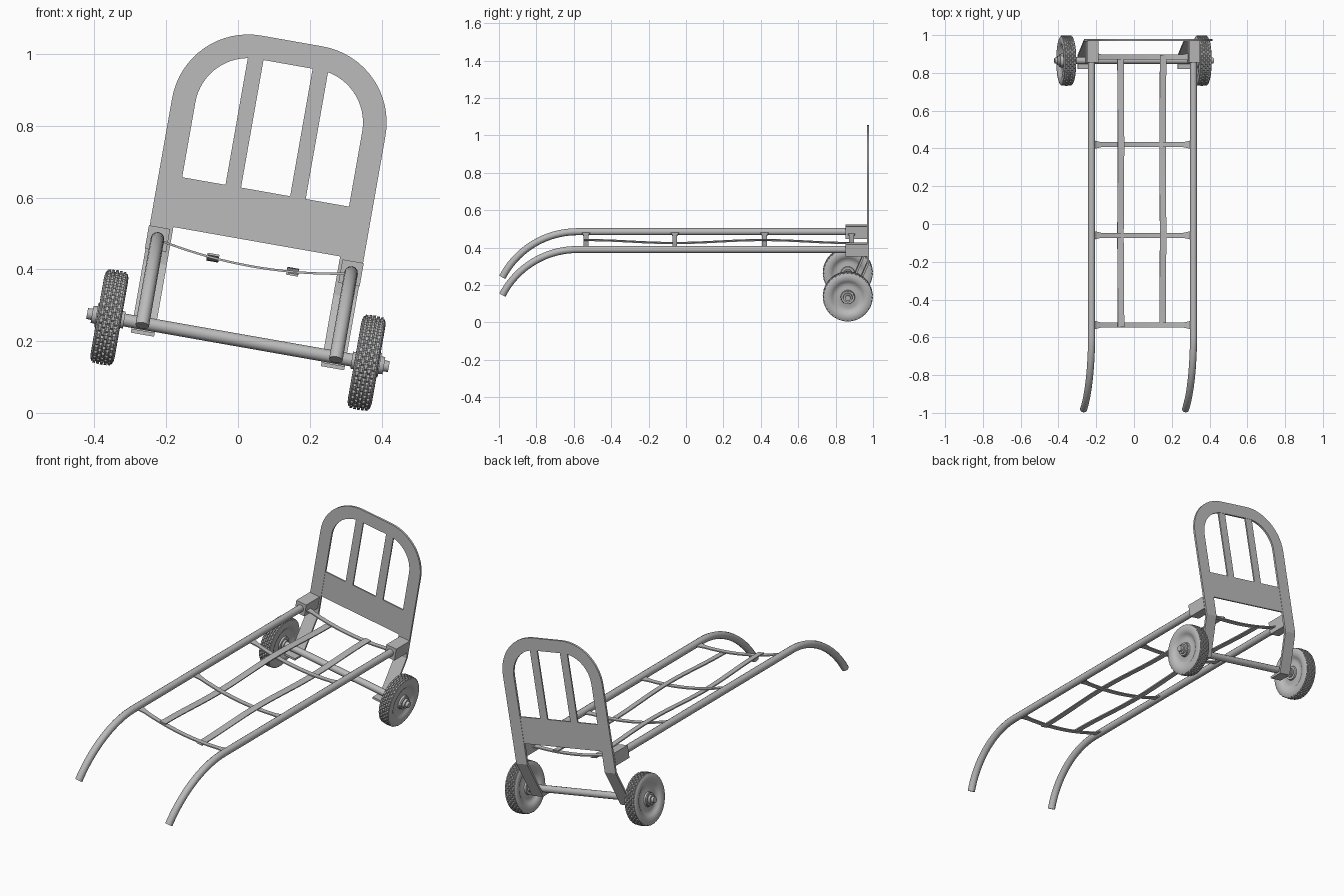
import bpy
import bmesh
from math import sin, cos, pi, radians
from mathutils import Matrix

default_cube = bpy.data.objects.get("Cube")
if default_cube:
    bpy.data.objects.remove(default_cube, do_unlink=True)

# The whole cart leans sideways, resting on one wheel
LEAN = Matrix.Translation((0, 0, 0.203)) @ Matrix.Rotation(radians(10), 4, 'Y')
AXLE_Y, PLATE_Y = 0.865, 0.974
RAIL_U, RAIL_W = 0.274, 0.239
MID = 0.004

grey = bpy.data.materials.new("plain_grey")
grey.use_nodes = True
colour = (0.5, 0.5, 0.5, 1)
grey.diffuse_color = colour
grey.node_tree.nodes["Principled BSDF"].inputs["Base Color"].default_value = colour


def finish(obj, smooth=True):
    obj.matrix_world = LEAN
    obj.data.materials.clear()
    obj.data.materials.append(grey)
    if smooth:
        bpy.ops.object.select_all(action='DESELECT')
        obj.select_set(True)
        bpy.context.view_layer.objects.active = obj
        bpy.ops.object.shade_smooth_by_angle(angle=radians(35))
    return obj


def from_bmesh(name, bm, smooth=True):
    bmesh.ops.recalc_face_normals(bm, faces=bm.faces)
    mesh = bpy.data.meshes.new(name)
    bm.to_mesh(mesh)
    bm.free()
    obj = bpy.data.objects.new(name, mesh)
    bpy.context.collection.objects.link(obj)
    return finish(obj, smooth)


def strip(name, pairs, thickness):
    """Sheet metal between two edges, given as pairs of points."""
    bm = bmesh.new()
    rows = [[bm.verts.new(p) for p in pair] for pair in pairs]
    for a, b in zip(rows, rows[1:]):
        bm.faces.new((a[0], a[1], b[1], b[0]))
    obj = from_bmesh(name, bm, False)
    solid = obj.modifiers.new("thickness", 'SOLIDIFY')
    solid.thickness = thickness
    solid.offset = 0
    solid.use_even_offset = True
    return obj


def plate(name, u0, u1, w0, w1, thickness):
    return strip(name, [((u0, PLATE_Y, w), (u1, PLATE_Y, w)) for w in (w0, w1)], thickness)


def box(name, centre, size):
    bm = bmesh.new()
    bmesh.ops.create_cube(bm, size=1)
    bmesh.ops.scale(bm, vec=size, verts=bm.verts)
    bmesh.ops.translate(bm, vec=centre, verts=bm.verts)
    return from_bmesh(name, bm, False)


def tube(name, points, radius):
    curve = bpy.data.curves.new(name, 'CURVE')
    curve.dimensions = '3D'
    curve.bevel_depth = radius
    curve.bevel_resolution = 4
    curve.use_fill_caps = True
    spline = curve.splines.new('POLY')
    spline.points.add(len(points) - 1)
    for point, co in zip(spline.points, points):
        point.co = (*co, 1)
    obj = bpy.data.objects.new(name, curve)
    bpy.context.collection.objects.link(obj)
    bpy.ops.object.select_all(action='DESELECT')
    obj.select_set(True)
    bpy.context.view_layer.objects.active = obj
    bpy.ops.object.convert(target='MESH')
    return finish(bpy.context.view_layer.objects.active)


def lathe(name, profile, centre_u, side, segments, notch=None):
    """Turn (u, radius) points about the axle; notch varies the radius."""
    bm = bmesh.new()
    rings = []
    for i, (u, r) in enumerate(profile):
        ring = []
        for s in range(segments):
            a = 2 * pi * s / segments
            rr = r - (notch(i, s) if notch else 0)
            ring.append(bm.verts.new((centre_u + side * u,
                                      AXLE_Y + rr * cos(a), rr * sin(a))))
        rings.append(ring)
    for a, b in zip(rings, rings[1:]):
        for s in range(segments):
            t = (s + 1) % segments
            bm.faces.new((a[s], a[t], b[t], b[s]))
    bm.faces.new(rings[0])
    bm.faces.new(rings[-1])
    return from_bmesh(name, bm)


# Backrest frame: flat arch whose legs bend forward under the axle
outer, inner = 0.302, 0.236
top_w, corner = 0.847, 0.215
band = outer - inner


def frame_pair(side, y, w):
    return ((MID + side * outer, y, w), (MID + side * inner, y, w))


leg = [(0.82, -0.026), (0.89, -0.026), (PLATE_Y, 0.17)]
pairs = [frame_pair(-1, y, w) for y, w in leg]
for side in (-1, 1):
    for i in range(17):
        a = pi / 2 * i / 16
        if side > 0:
            a = pi / 2 - a
        cu, cw = side * (outer - corner), top_w - corner
        pairs.append([(MID + cu + side * r * cos(a), PLATE_Y, cw + r * sin(a))
                      for r in (corner, corner - band)])
pairs += [frame_pair(1, y, w) for y, w in reversed(leg)]
strip("backrest_frame", pairs, 0.011)

# Backrest panel and slats
plate("backrest_panel", MID - inner, MID + inner, 0.279, 0.42, 0.008)
for label, u in (("right", -0.0915), ("left", 0.0915)):
    plate(label + "_backrest_slat", MID + u - 0.022, MID + u + 0.022, 0.42, 0.784, 0.008)

# Handle rails with downward curved grips, and their sockets
bend, bend_start = 0.45, -0.58
for label, side in (("right", -1), ("left", 1)):
    u = MID + side * RAIL_U
    path = [(u, PLATE_Y - 0.01, RAIL_W)]
    for i in range(25):
        a = radians(63) * i / 24
        path.append((u, bend_start - bend * sin(a), RAIL_W - bend * (1 - cos(a))))
    tube(label + "_handle_rail", path, 0.019)
    box(label + "_rail_socket", (u, 0.912, RAIL_W), (0.06, 0.116, 0.066))

# Sagging crossbars, flared where they meet the rails
bars = [0.885, 0.42, -0.06, -0.535]
for n, y in enumerate(bars):
    rows = []
    for i in range(25):
        t = -1 + i / 12
        w = 0.209 + 0.026 * t * t
        half = 0.013 + 0.01 * max(0, abs(t) - 0.85) / 0.15
        rows.append([(MID + 0.262 * t, y + k * half, w) for k in (-1, 1)])
    strip("crossbar_%d" % (n + 1), rows, 0.006)

# Long bed straps woven over and under the crossbars
spacing = (bars[0] - bars[-1]) / 3
for label, u, phase in (("right", -0.113, 1), ("left", 0.113, -1)):
    rows = []
    for i in range(49):
        y = bars[-1] - 0.01 + (bars[0] - bars[-1] + 0.02) * i / 48
        w = 0.214 + phase * 0.008 * cos(pi * (y - bars[-1]) / spacing)
        rows.append([(MID + u + k * 0.017, y, w) for k in (-1, 1)])
    strip(label + "_bed_strap", rows, 0.006)

# Axle
tube("axle", [(-0.4, AXLE_Y, 0), (0.4, AXLE_Y, 0)], 0.018)

# Wheels: dished sides, ribbed tread with notched rib edges
dish = [(0.031, 0.02), (0.031, 0.036), (0.022, 0.038), (0.018, 0.06),
        (0.02, 0.076), (0.027, 0.084), (0.032, 0.094), (0.034, 0.106),
        (0.033, 0.118), (0.029, 0.128)]
ribs = []
for k in range(5):
    c = -0.0216 + 0.0108 * k
    crown = 0.134 - 0.002 * abs(k - 2) / 2
    ribs += [(c - 0.0042, 0.127), (c - 0.0038, crown),
             (c + 0.0038, crown), (c + 0.0042, 0.127)]
profile = [(-u, r) for u, r in dish] + ribs + dish[::-1]
first = len(dish)


def tread_notch(i, s):
    k = i - first
    if 0 <= k < len(ribs) and k % 4 in (1, 2):
        return 0.005 if (s + 2 * (k // 4 % 2)) % 4 == 0 else 0
    return 0


for label, side in (("right", -1), ("left", 1)):
    lathe(label + "_wheel", profile, side * 0.364, side, 144, tread_notch)
    # Stepped hub cap on the outside, spacer on the inside
    lathe(label + "_hub_cap", [(0, 0.034), (0.008, 0.034), (0.008, 0.025),
                               (0.02, 0.024), (0.02, 0.016), (0.034, 0.015)],
          side * 0.393, side, 32)
    lathe(label + "_wheel_spacer", [(0, 0.024), (0.012, 0.024)],
          side * 0.322, side, 32)
